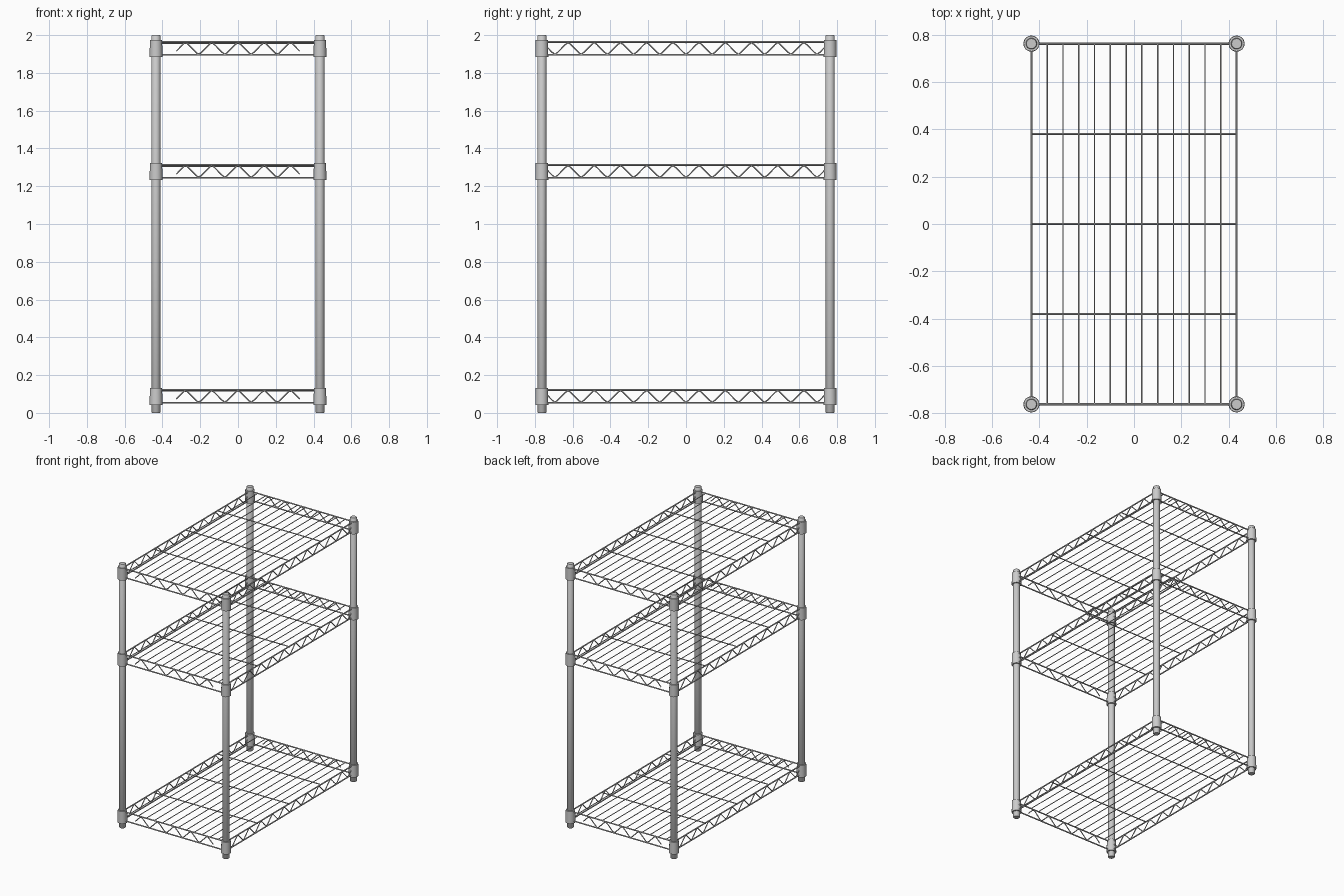
import bpy
from math import pi, sin, cos, asin

if "Cube" in bpy.data.objects:
    bpy.data.objects.remove(bpy.data.objects["Cube"])

PX, PY = 0.434, 0.763             # post centres
SHELVES = {"bottom": 0.0, "middle": 1.191, "top": 1.842}
Z_LOW, Z_TOP = 0.054, 0.121       # rail heights within a shelf
PERIOD = 2 * PY / 11              # truss wave length


def lathe(name, profile, x, y, n=24):
    """Closed solid turned from (radius, z) points."""
    verts = [(x + r * cos(2 * pi * i / n), y + r * sin(2 * pi * i / n), z)
             for r, z in profile for i in range(n)]
    faces = [(k * n + i, k * n + (i + 1) % n, (k + 1) * n + (i + 1) % n, (k + 1) * n + i)
             for k in range(len(profile) - 1) for i in range(n)]
    faces.append(tuple(reversed(range(n))))
    faces.append(tuple(range((len(profile) - 1) * n, len(profile) * n)))
    me = bpy.data.meshes.new(name)
    me.from_pydata(verts, [], faces)
    ob = bpy.data.objects.new(name, me)
    bpy.context.collection.objects.link(ob)
    finish(ob)


def finish(ob):
    bpy.ops.object.select_all(action='DESELECT')
    ob.select_set(True)
    bpy.context.view_layer.objects.active = ob
    if ob.type == 'CURVE':
        bpy.ops.object.convert(target='MESH')
    bpy.ops.object.shade_smooth_by_angle(angle=0.7)


def wires(name, paths, radius):
    """Round wires swept along a list of point paths."""
    cu = bpy.data.curves.new(name, 'CURVE')
    cu.dimensions = '3D'
    cu.bevel_depth = radius
    cu.bevel_resolution = 2
    cu.use_fill_caps = True
    for path in paths:
        sp = cu.splines.new('POLY')
        sp.points.add(len(path) - 1)
        for p, co in zip(sp.points, path):
            p.co = (*co, 1)
    ob = bpy.data.objects.new(name, cu)
    bpy.context.collection.objects.link(ob)
    finish(ob)


def wave(half, sign, z0):
    """Zigzag with rounded tips as (distance, z); sign sets peak/trough at centre."""
    n = 2 * round(half / PERIOD * 10)
    mid, amp = z0 + (Z_LOW + Z_TOP) / 2, (Z_TOP - Z_LOW) / 2 - 0.003
    k = 0.96
    return [(s, mid + sign * amp * asin(k * cos(2 * pi * s / PERIOD)) / asin(k))
            for s in (-half + 2 * half * i / n for i in range(n + 1))]


# corner posts and shelf collars
for sx in (-1, 1):
    for sy in (-1, 1):
        x, y = sx * PX, sy * PY
        lathe("post", [(0.021, 0), (0.0235, 0.003), (0.0235, 1.997), (0.021, 2)], x, y)
        for level, z in SHELVES.items():
            lathe(level + "_collar",
                  [(0.0235, z + 0.041), (0.034, z + 0.041), (0.0325, z + 0.132), (0.0235, z + 0.132)],
                  x, y)

for level, z in SHELVES.items():
    # upper and lower edge rails
    rails = []
    for h in (z + Z_LOW, z + Z_TOP):
        for s in (-1, 1):
            rails.append([(-PX, s * PY, h), (PX, s * PY, h)])
            rails.append([(s * PX, -PY, h), (s * PX, PY, h)])
    wires(level + "_edge_rails", rails, 0.0048)

    # zigzag truss wires on all four edges
    truss = []
    for s in (-1, 1):
        truss.append([(s * PX, d, h) for d, h in wave(PY, -1, z)])
        truss.append([(d, s * PY, h) for d, h in wave(0.326, 1, z)])
    wires(level + "_truss_wires", truss, 0.0036)

    # deck wires and the cross bars under them
    step = 2 * PX / 13
    wires(level + "_deck_wires",
          [[(-PX + i * step, -PY, z + Z_TOP + 0.001), (-PX + i * step, PY, z + Z_TOP + 0.001)]
           for i in range(1, 13)], 0.003)
    wires(level + "_cross_bars",
          [[(-PX, y, z + Z_TOP - 0.005), (PX, y, z + Z_TOP - 0.005)]
           for y in (-PY / 2, 0, PY / 2)], 0.004)
